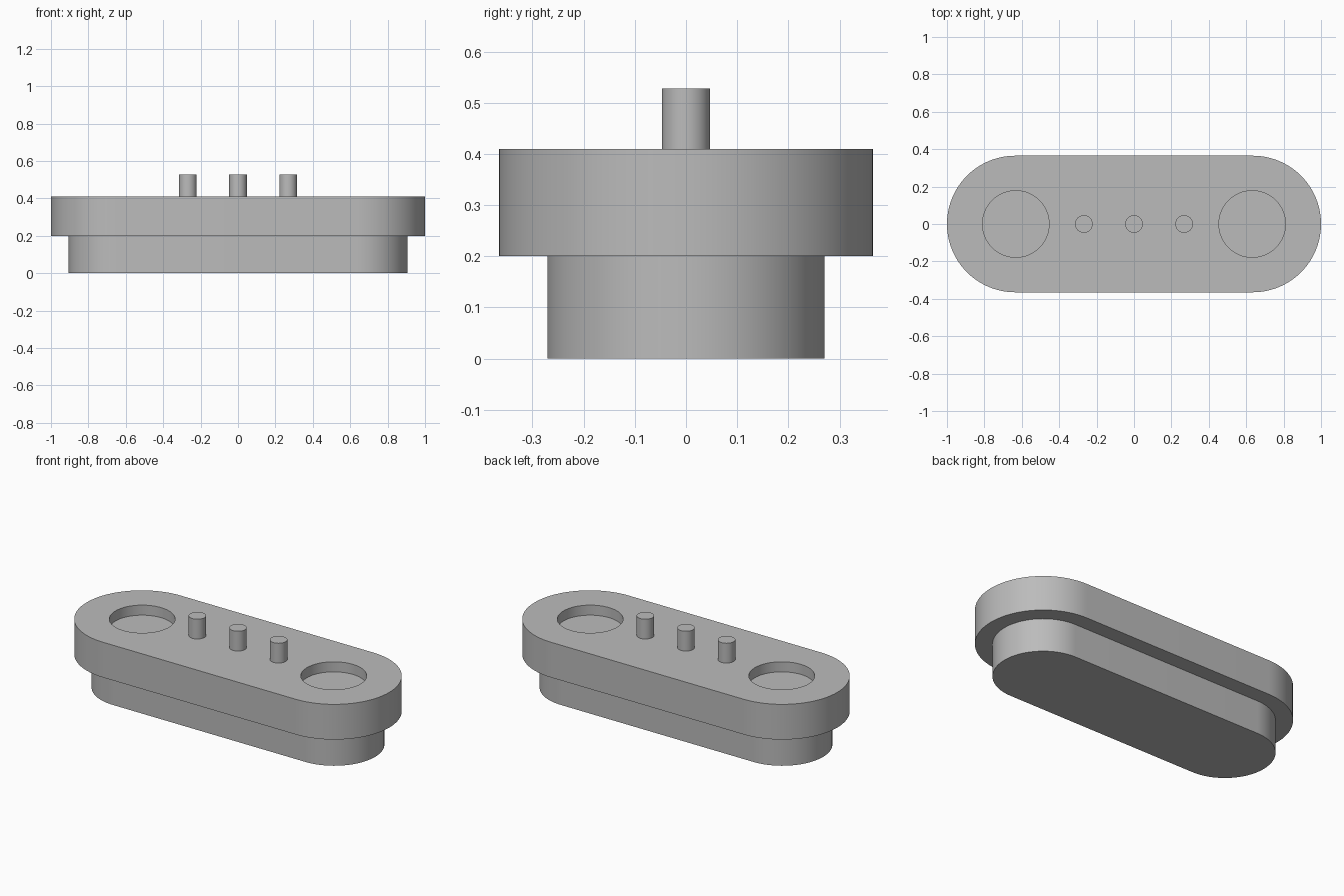
import bpy
import bmesh
import math

cube = bpy.data.objects.get("Cube")
if cube:
    bpy.data.objects.remove(cube, do_unlink=True)

grey = bpy.data.materials.new("plain grey")
grey.use_nodes = True
colour = (0.5, 0.5, 0.5, 1)
grey.diffuse_color = colour
grey.node_tree.nodes["Principled BSDF"].inputs["Base Color"].default_value = colour

CENTRE = 0.635   # end-arc and socket centres along x
TOP = 0.41       # upper surface of the plate


def prism(name, outline, z0, z1):
    """Extrude a closed outline from z0 to z1 with smooth sides and flat caps."""
    bm = bmesh.new()
    base = bm.faces.new([bm.verts.new((x, y, z0)) for x, y in outline])
    result = bmesh.ops.extrude_face_region(bm, geom=[base], use_keep_orig=True)
    raised = [v for v in result["geom"] if isinstance(v, bmesh.types.BMVert)]
    bmesh.ops.translate(bm, verts=raised, vec=(0, 0, z1 - z0))
    bmesh.ops.recalc_face_normals(bm, faces=bm.faces)
    mesh = bpy.data.meshes.new(name)
    bm.to_mesh(mesh)
    bm.free()
    mesh.materials.append(grey)
    obj = bpy.data.objects.new(name, mesh)
    bpy.context.collection.objects.link(obj)
    return obj


def activate(obj):
    bpy.ops.object.select_all(action="DESELECT")
    obj.select_set(True)
    bpy.context.view_layer.objects.active = obj


def smooth(obj):
    activate(obj)
    bpy.ops.object.shade_smooth_by_angle(angle=math.radians(30))


def stadium(radius, half, steps=48):
    """Rounded slot outline with an arc at each end."""
    points = []
    for side, start in ((1, -math.pi / 2), (-1, math.pi / 2)):
        for i in range(steps + 1):
            a = start + math.pi * i / steps
            points.append((side * half + radius * math.cos(a), radius * math.sin(a)))
    return points


def circle(x, radius, steps=64):
    angles = [2 * math.pi * i / steps for i in range(steps)]
    return [(x + radius * math.cos(a), radius * math.sin(a)) for a in angles]


# Narrow base and wide upper plate
base = prism("base", stadium(0.271, CENTRE), 0, 0.2)
smooth(base)
plate = prism("plate", stadium(0.365, CENTRE), 0.2, TOP)

# Shallow round sockets near both ends
for side in (-1, 1):
    cutter = prism("socket_cutter", circle(side * 0.632, 0.178), TOP - 0.06, TOP + 0.1)
    cutter.hide_render = True
    cut = plate.modifiers.new("socket", "BOOLEAN")
    cut.operation = "DIFFERENCE"
    cut.solver = "EXACT"
    cut.object = cutter
    activate(plate)
    bpy.ops.object.modifier_apply(modifier=cut.name)
    bpy.data.objects.remove(cutter, do_unlink=True)
smooth(plate)

# Row of contact pins
for name, x in (("right_pin", -0.268), ("middle_pin", 0), ("left_pin", 0.268)):
    smooth(prism(name, circle(x, 0.047, 48), TOP, 0.528))
